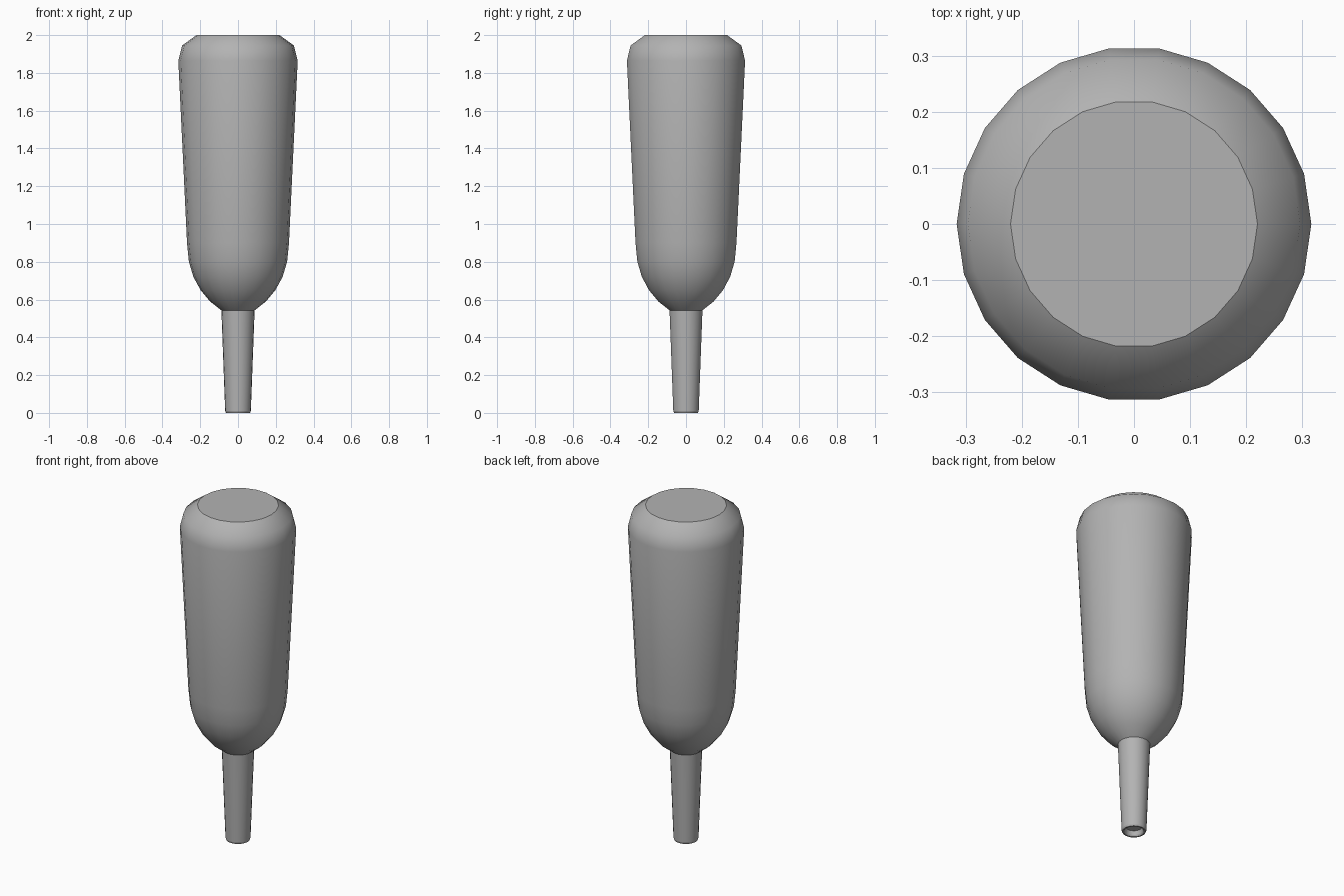
import bpy, bmesh
from math import cos, sin, tau

if "Cube" in bpy.data.objects:
    bpy.data.objects.remove(bpy.data.objects["Cube"])

SIDES = 22


def lathe(name, profile, sharp_rings=()):
    """Revolve (radius, z) points around z, cap both ends."""
    bm = bmesh.new()
    rings = [[bm.verts.new((r * cos(tau * i / SIDES), r * sin(tau * i / SIDES), z))
              for i in range(SIDES)] for r, z in profile]
    for a, b in zip(rings, rings[1:]):
        for i in range(SIDES):
            j = (i + 1) % SIDES
            bm.faces.new((a[i], a[j], b[j], b[i])).smooth = True
    bm.faces.new(rings[0][::-1])
    bm.faces.new(rings[-1])
    for k in list(sharp_rings) + [0, len(rings) - 1]:
        for i in range(SIDES):
            bm.edges.get((rings[k][i], rings[k][(i + 1) % SIDES])).smooth = False
    bmesh.ops.recalc_face_normals(bm, faces=bm.faces[:])
    mesh = bpy.data.meshes.new(name)
    bm.to_mesh(mesh)
    bm.free()
    obj = bpy.data.objects.new(name, mesh)
    bpy.context.collection.objects.link(obj)
    return obj


# Upside-down bottle: mouth recess, lip, neck, shoulder, tapered body, base
bottle = lathe("inverted_bottle", [
    (0.044, 0.03), (0.05, 0.008),                   # recess in the mouth
    (0.056, 0.0), (0.064, 0.0), (0.068, 0.01),      # lip
    (0.088, 0.543),                                 # neck
    (0.148, 0.59), (0.198, 0.65), (0.236, 0.72),    # shoulder
    (0.26, 0.80), (0.27, 0.90),
    (0.316, 1.865), (0.296, 1.945), (0.22, 2.0),    # body and base
], sharp_rings=(1, 2, 3, 4, 5))

# Dark grey finish
dark_grey = bpy.data.materials.new("dark_grey")
dark_grey.diffuse_color = (0.45, 0.45, 0.45, 1)
dark_grey.use_nodes = True
dark_grey.node_tree.nodes["Principled BSDF"].inputs["Base Color"].default_value = dark_grey.diffuse_color
bottle.data.materials.append(dark_grey)
